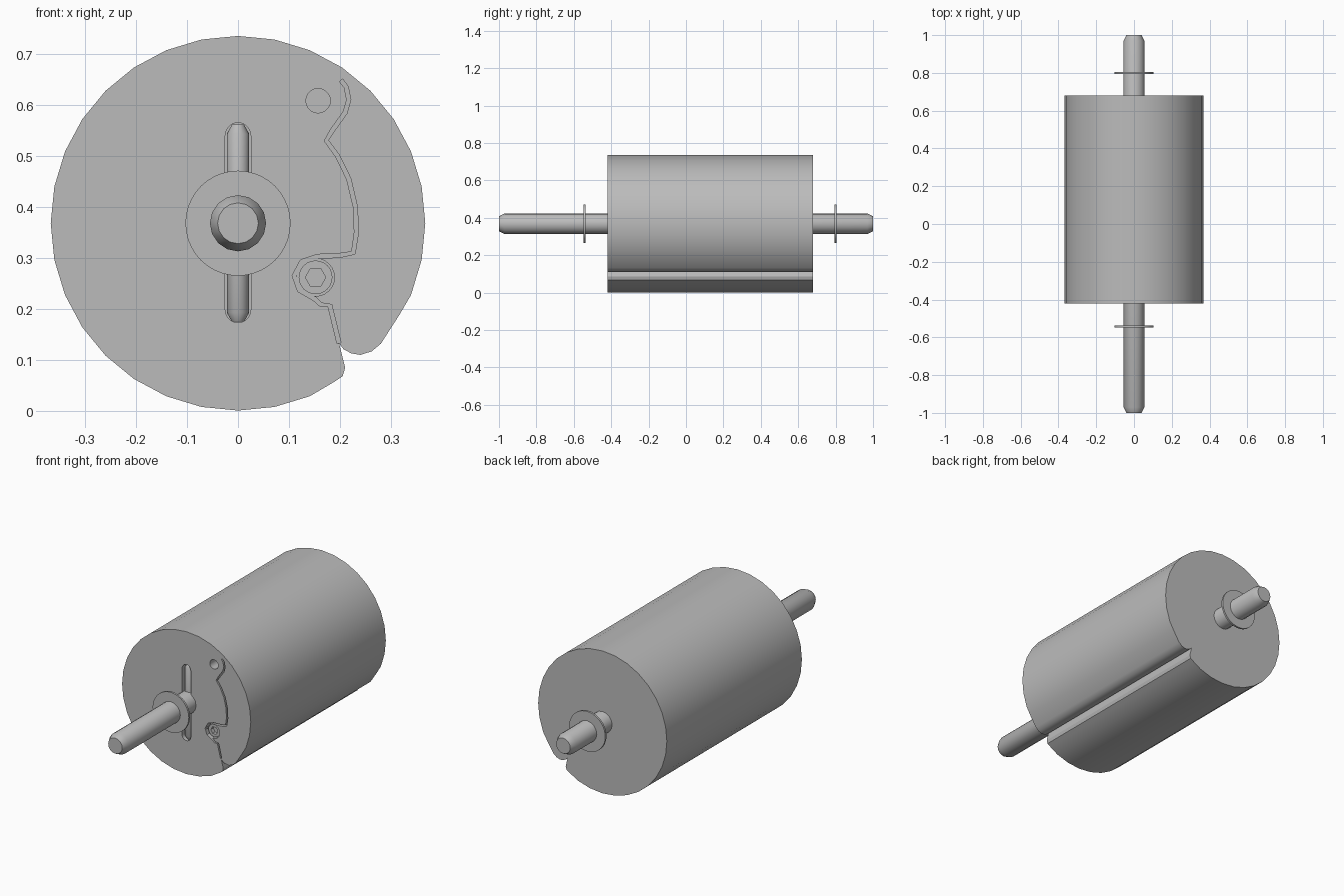
import bpy, bmesh, math
from mathutils import Vector

if "Cube" in bpy.data.objects:
    bpy.data.objects.remove(bpy.data.objects["Cube"], do_unlink=True)

AXIS_Z, R, FRONT, BACK = 0.368, 0.367, -0.42, 0.68

steel = bpy.data.materials.new("grey_steel")
steel.use_nodes = True
GREY = (0.5, 0.5, 0.5, 1)
steel.diffuse_color = GREY
steel.node_tree.nodes["Principled BSDF"].inputs["Base Color"].default_value = GREY


def finish(name, bm):
    bmesh.ops.recalc_face_normals(bm, faces=bm.faces)
    mesh = bpy.data.meshes.new(name)
    bm.to_mesh(mesh)
    bm.free()
    mesh.materials.append(steel)
    obj = bpy.data.objects.new(name, mesh)
    bpy.context.collection.objects.link(obj)
    return obj


def prism(name, outline, y0, y1):
    """Extrude an outline of (x, z) points along y."""
    bm = bmesh.new()
    face = bm.faces.new([bm.verts.new((x, y0, z)) for x, z in outline])
    new = bmesh.ops.extrude_face_region(bm, geom=[face])["geom"]
    bmesh.ops.translate(bm, vec=(0, y1 - y0, 0),
                        verts=[v for v in new if isinstance(v, bmesh.types.BMVert)])
    return finish(name, bm)


def arc(cx, cz, r, a0, a1, n):
    steps = [math.radians(a0 + (a1 - a0) * i / n) for i in range(n + 1)]
    return [(cx + r * math.cos(a), cz + r * math.sin(a)) for a in steps]


def circle(cx, cz, r, n):
    return arc(cx, cz, r, 0, 360, n)[:-1]


def lathe(name, profile, n, origin, axis):
    """Closed turned part from (radius, distance) pairs along an axis."""
    bm = bmesh.new()
    rings = [[bm.verts.new((r * math.cos(2 * math.pi * i / n),
                            r * math.sin(2 * math.pi * i / n), d)) for i in range(n)]
             for r, d in profile]
    for a, b in zip(rings, rings[1:]):
        for i in range(n):
            bm.faces.new((a[i], a[(i + 1) % n], b[(i + 1) % n], b[i]))
    bm.faces.new(rings[0])
    bm.faces.new(rings[-1])
    rot = Vector((0, 0, 1)).rotation_difference(Vector(axis)).to_matrix()
    bmesh.ops.rotate(bm, matrix=rot, verts=bm.verts)
    bmesh.ops.translate(bm, vec=origin, verts=bm.verts)
    return finish(name, bm)


def ribbon(path, width):
    """Outline of a narrow strip following a path."""
    pts = [Vector(p) for p in path]
    left, right = [], []
    for i, p in enumerate(pts):
        t = (pts[min(i + 1, len(pts) - 1)] - pts[max(i - 1, 0)]).normalized()
        side = Vector((-t.y, t.x)) * width / 2
        left.append(tuple(p + side))
        right.append(tuple(p - side))
    return left + right[::-1]


def cut(target, cutters):
    for c in cutters:
        c.hide_render = True
        mod = target.modifiers.new("cut", 'BOOLEAN')
        mod.operation, mod.solver, mod.object = 'DIFFERENCE', 'EXACT', c
        bpy.context.view_layer.objects.active = target
        bpy.ops.object.modifier_apply(modifier=mod.name)
    for c in cutters:
        bpy.data.objects.remove(c, do_unlink=True)


# Drum with a rounded lip and a lengthwise notch at the lower left
notch = [(0.205, 0.068), (0.21, 0.085), (0.198, 0.133), (0.207, 0.121), (0.222, 0.113),
         (0.24, 0.11), (0.262, 0.117), (0.28, 0.132)]
drum = prism("drum", arc(0, AXIS_Z, R, -22.5, 292.5, 28) + [(0.185, 0.055)] + notch
             + [(0.316, 0.188)], FRONT, BACK)

# Pin slot, clamp parting line, sheet hole and screw counterbore
slot = arc(0, 0.54, 0.025, 0, 180, 10) + arc(0, 0.198, 0.025, 180, 360, 10)
parting = [(0.202, 0.648), (0.212, 0.635), (0.217, 0.61), (0.21, 0.585), (0.185, 0.55),
           (0.173, 0.53), (0.195, 0.5), (0.217, 0.455), (0.23, 0.4), (0.232, 0.35),
           (0.226, 0.31), (0.2, 0.305), (0.155, 0.303), (0.125, 0.293), (0.11, 0.265),
           (0.12, 0.237), (0.15, 0.22), (0.163, 0.208), (0.18, 0.207), (0.198, 0.133)]
HOLE, SCREW = (0.157, 0.608), (0.152, 0.262)
OUT = FRONT - 0.05
cut(drum, [prism("slot_cutter", slot, OUT, FRONT + 0.05),
           prism("parting_cutter", ribbon(parting, 0.008), OUT, FRONT + 0.04),
           prism("hole_cutter", circle(*HOLE, 0.024, 20), OUT, FRONT + 0.06),
           prism("bore_cutter", circle(*SCREW, 0.037, 24), OUT, FRONT + 0.04)])

# Clamp screw with a hexagonal socket
screw = prism("clamp_screw", circle(*SCREW, 0.033, 24), FRONT + 0.01, FRONT + 0.05)
cut(screw, [prism("socket_cutter", circle(*SCREW, 0.02, 6), OUT, FRONT + 0.03)])

# Shaft with chamfered ends, and a cross pin lying in the slot
shaft = lathe("shaft", [(0.04, -1), (0.055, -0.97), (0.055, 0.97), (0.04, 1)], 16,
              (0, 0, AXIS_Z), (0, 1, 0))
pin = lathe("cross_pin", [(0.012, -0.193), (0.022, -0.175), (0.022, 0.175), (0.012, 0.193)],
            16, (0, FRONT + 0.026, AXIS_Z), (0, 0, 1))

# Retaining washers on both shaft ends
washers = [prism(name, circle(0, AXIS_Z, 0.103, 40), y - 0.005, y + 0.005)
           for name, y in (("front_washer", -0.543), ("back_washer", 0.8))]

bpy.ops.object.select_all(action='DESELECT')
for obj in [drum, screw, shaft, pin] + washers:
    obj.select_set(True)
bpy.context.view_layer.objects.active = drum
bpy.ops.object.shade_smooth_by_angle(angle=math.radians(30))
